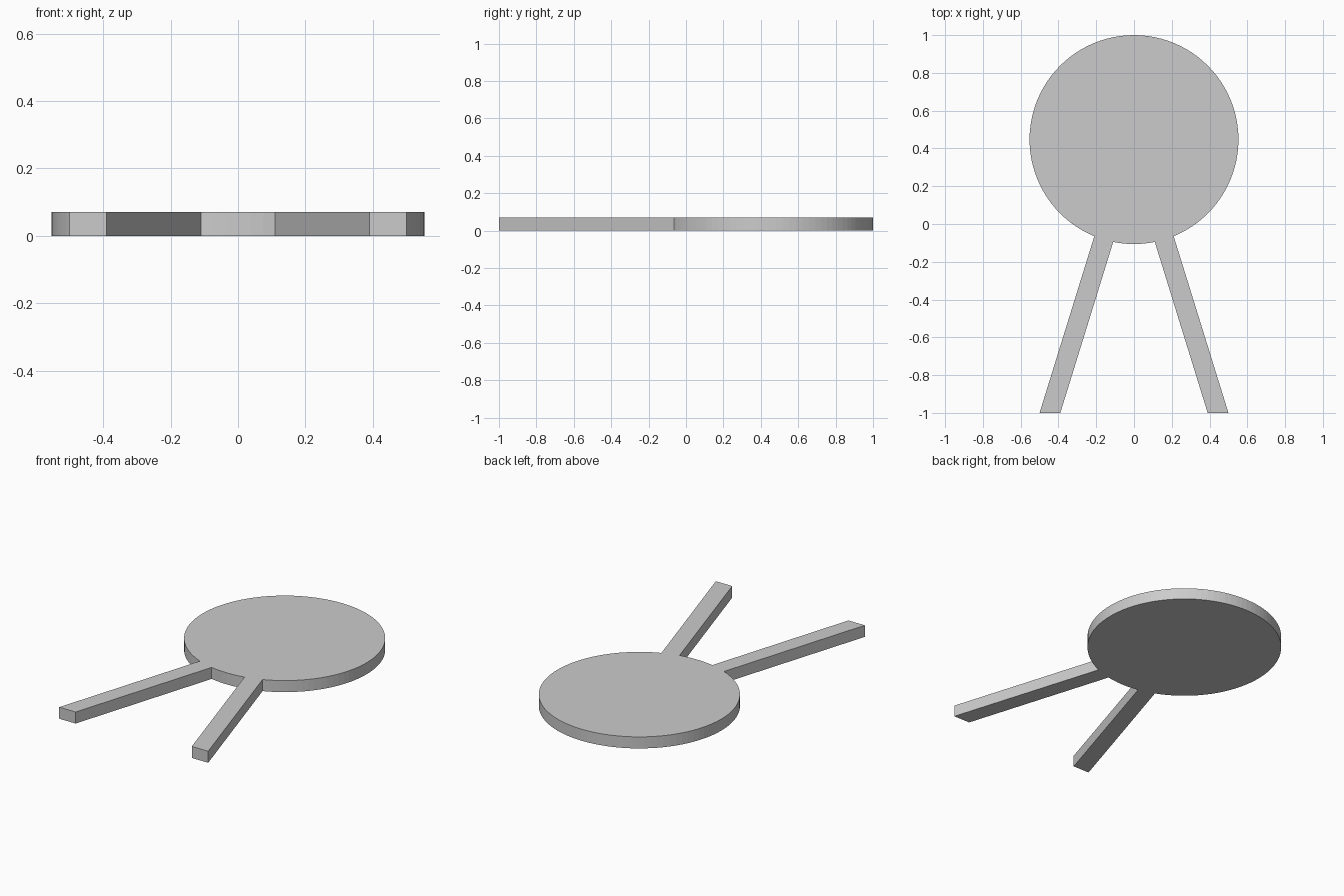
import bpy, bmesh
from math import sin, cos, asin, radians

if "Cube" in bpy.data.objects:
    bpy.data.objects.remove(bpy.data.objects["Cube"])

R, CY, H = 0.553, 0.447, 0.07
DOWN = radians(-90)
outer = asin(0.21 / R)   # where the legs' outer edges meet the disc
inner = asin(0.11 / R)   # where the legs' inner edges meet the disc


def arc(a, b, n):
    return [(R * cos(a + (b - a) * i / n), CY + R * sin(a + (b - a) * i / n))
            for i in range(n + 1)]


# Counter-clockwise outline: disc, left leg, short arc between legs, right leg
outline = arc(DOWN + outer, DOWN + radians(360) - outer, 84)
outline += [(-0.5, -1.0), (-0.39, -1.0)]
outline += arc(DOWN - inner, DOWN + inner, 6)
outline += [(0.39, -1.0), (0.5, -1.0)]

# Extrude the outline into a flat plate
bm = bmesh.new()
face = bm.faces.new([bm.verts.new((x, y, 0)) for x, y in outline])
top = bmesh.ops.extrude_face_region(bm, geom=[face], use_keep_orig=True)
bmesh.ops.translate(bm, vec=(0, 0, H),
                    verts=[v for v in top["geom"] if isinstance(v, bmesh.types.BMVert)])
bmesh.ops.recalc_face_normals(bm, faces=bm.faces)
mesh = bpy.data.meshes.new("disc_with_legs")
bm.to_mesh(mesh)
bm.free()
plate = bpy.data.objects.new("disc_with_legs", mesh)
bpy.context.collection.objects.link(plate)
